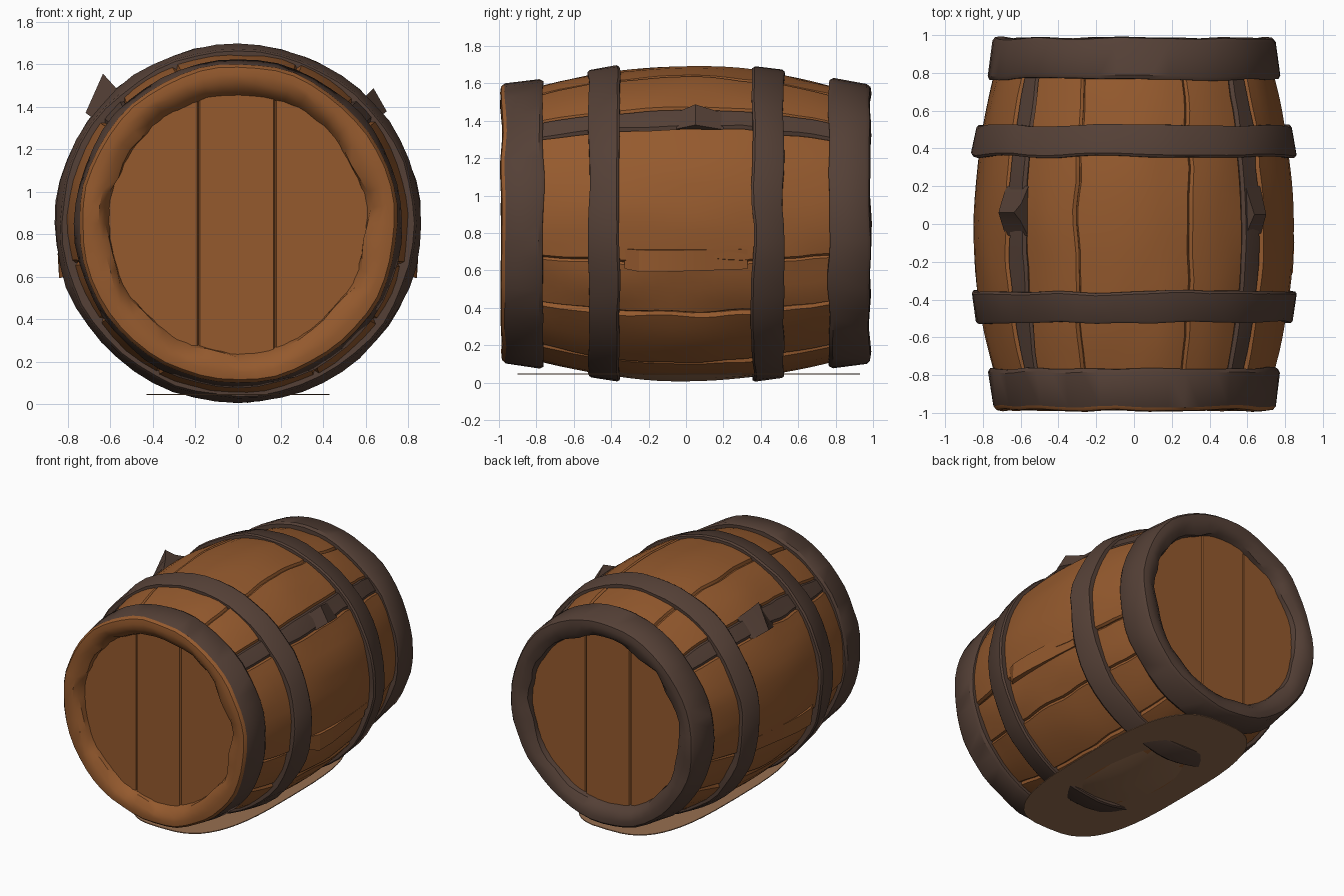
import bpy, bmesh, math
from mathutils import Vector, noise

if "Cube" in bpy.data.objects:
    bpy.data.objects.remove(bpy.data.objects["Cube"])

CZ = 0.85  # height of the barrel axis


def mat(name, rgb):
    m = bpy.data.materials.new(name)
    m.diffuse_color = (*rgb, 1)
    m.use_nodes = True
    m.node_tree.nodes["Principled BSDF"].inputs["Base Color"].default_value = m.diffuse_color
    return m


WOOD = mat("orange_wood", (0.30, 0.102, 0.027))
METAL = mat("dark_hoop", (0.089, 0.051, 0.037))
GROUND = mat("ground_brown", (0.305, 0.156, 0.08))


def wobble(p, amount, freq=4.0, seed=0):
    return amount * noise.noise(Vector(p) * freq + Vector((seed * 7.3, seed * 3.1, 1.7)))


def polar(r, deg, y, zs=1.0):
    a = math.radians(deg)
    z = CZ + r * math.cos(a) * zs
    return Vector((r * math.sin(a), y, max(z, 0.004)))


def body_radius(y):
    return 0.842 - 0.10 * (y / 0.76) ** 2


def finish(bm, name, mats, rule=None, angle=35):
    bmesh.ops.recalc_face_normals(bm, faces=bm.faces)
    if rule:
        for f in bm.faces:
            f.material_index = rule(f)
    me = bpy.data.meshes.new(name)
    bm.to_mesh(me)
    bm.free()
    for m in mats:
        me.materials.append(m)
    ob = bpy.data.objects.new(name, me)
    bpy.context.collection.objects.link(ob)
    bpy.ops.object.select_all(action='DESELECT')
    ob.select_set(True)
    bpy.context.view_layer.objects.active = ob
    bpy.ops.object.shade_smooth_by_angle(angle=math.radians(angle))
    return ob


def sweep(rings, cyclic):
    """Skin closed loops into a solid; returns bmesh with loop segment stored per face."""
    bm = bmesh.new()
    seg = bm.faces.layers.int.new("seg")
    vs = [[bm.verts.new(p) for p in ring] for ring in rings]
    n = len(vs[0])
    for i in range(len(vs) - (0 if cyclic else 1)):
        a, b = vs[i], vs[(i + 1) % len(vs)]
        for k in range(n):
            f = bm.faces.new((a[k], a[(k + 1) % n], b[(k + 1) % n], b[k]))
            f[seg] = k
    if not cyclic:
        bm.faces.new(vs[0])
        bm.faces.new(vs[-1])
    return bm, seg


def lathe(name, profile, side, mats, wood_from=99, zs=1.0, seed=0, steps=52):
    rings = []
    for i in range(steps):
        ang = 360 * i / steps
        ring = []
        for r, y in profile:
            p = polar(r, ang, y * side, zs)
            dr = wobble(p, 0.010, 5, seed)
            if r < 0.67 and y > 0.93:
                dr += wobble(p, 0.035, 6, seed + 3)  # worn inner lip
            dy = wobble(p, 0.016, 4, seed + 1)
            ring.append(polar(r + dr, ang, y * side + dy, zs))
        rings.append(ring)
    bm, seg = sweep(rings, True)
    finish(bm, name, mats, lambda f: 1 if wood_from <= f[seg] < len(profile) - 1 else 0)


def stave(name, a0, a1, offset, material, seed):
    n = max(2, round((a1 - a0) / 6))
    angles = [a0, a0 + 1.0] + [a0 + (a1 - a0) * k / n for k in range(1, n)] + [a1 - 1.0, a1]
    rings = []
    for j in range(25):
        y = -0.9 + 1.8 * j / 24
        base = body_radius(y) + offset
        ring = []
        for k, a in enumerate(angles):
            edge = k in (0, len(angles) - 1)
            r = base - (0.016 if edge else 0)
            p = polar(r, a, y)
            r += 0 if edge else wobble((p.x * 2.5, y, p.z * 2.5), 0.010, 2.5, seed)
            # ragged stave edges
            da = wobble((y, a0 if k < 2 else a1, 0), 1.3, 5) if k < 2 or k > n else 0
            ring.append(polar(r, a + da, y))
        ring += [polar(base - 0.06, a1, y), polar(base - 0.06, a0, y)]
        rings.append(ring)
    bm, _ = sweep(rings, False)
    finish(bm, name, [material, GROUND],
           lambda f: 1 if f.calc_center_median().z < 0.045 else 0, 28)


# wooden staves and the dark side straps, mirrored left and right
stave("top_stave", -21, 21, 0.0, WOOD, 1)
stave("bottom_stave", 152, 208, 0.0, WOOD, 2)
layout = [("upper_stave", 21, 43.5, 0.002, WOOD), ("side_strap", 43.5, 52.5, 0.006, METAL),
          ("side_stave", 52.5, 104, 0.006, WOOD), ("low_stave", 104, 125, -0.006, WOOD),
          ("under_stave", 125, 152, 0.0, WOOD)]
for i, (name, a0, a1, off, m) in enumerate(layout):
    stave(name + "_right", a0, a1, off, m, i + 3)
    stave(name + "_left", -a1, -a0, off, m, i + 10)

# end hoops with rolled rims: the front rim face is wood, the back is metal
end = [(0.69, 0.765), (0.763, 0.765), (0.773, 0.785), (0.75, 0.965), (0.735, 0.983),
       (0.70, 0.988), (0.655, 0.98), (0.615, 0.95), (0.60, 0.89)]
lathe("front_end_hoop", end, -1, [METAL, WOOD], wood_from=3, seed=1)
lathe("back_end_hoop", end, 1, [METAL, WOOD], seed=5)

# two middle hoops
mid = [(0.79, 0.357), (0.853, 0.357), (0.861, 0.37), (0.838, 0.51), (0.828, 0.522), (0.76, 0.522)]
for side, name in ((-1, "front_middle_hoop"), (1, "back_middle_hoop")):
    lathe(name, mid, side, [METAL], zs=0.982, seed=8 + side)

# three planks in each barrel head
R = 0.63
for side, label in ((-1, "front"), (1, "back")):
    for n, (x0, x1) in enumerate(((-0.62, -0.185), (-0.185, 0.175), (0.175, 0.62))):
        xs = [x0 + (x1 - x0) * k / 10 for k in range(11)]
        top = [(x, math.sqrt(R * R - x * x)) for x in xs]
        outline = top + [(x, -h) for x, h in reversed(top)]
        yf = side * (0.915 + 0.004 * (n % 2))

        def ring(y, inset):
            cx = (x0 + x1) / 2
            s = 1 - 2 * inset / (x1 - x0)
            return [Vector((cx + (x - cx) * s, y, CZ + h)) for x, h in outline]
        bm, _ = sweep([ring(side * 0.86, 0), ring(yf - side * 0.012, 0), ring(yf, 0.007)], False)
        finish(bm, f"{label}_head_plank_{n + 1}", [WOOD], angle=25)


def splinter(name, a0, a1, stations, material):
    """Raised broken piece: stations are (y, height at a0, height at a1)."""
    rings = []
    for y, h0, h1 in stations:
        b = body_radius(y)
        rings.append([polar(b - 0.03, a0, y), polar(b + h0, a0, y),
                      polar(b + h1, a1, y), polar(b - 0.03, a1, y)])
    bm, _ = sweep(rings, False)
    finish(bm, name, [material], angle=20)


# lifted plank edges low on both sides
lip = [(-0.33, 0, 0), (-0.25, 0.022, 0.05), (-0.1, 0.02, 0.04), (0.08, 0.008, 0.02), (0.33, 0.004, 0.008)]
splinter("plank_lip_right", 99.5, 107, lip, WOOD)
splinter("plank_lip_left", -99.5, -107, lip, WOOD)

# bent-up pieces of the side straps
splinter("strap_burr_left", -42, -54, [(-0.06, 0, 0), (0.02, 0.06, 0.03), (0.06, 0.108, 0.045),
                                       (0.11, 0.05, 0.03), (0.2, 0, 0)], METAL)
splinter("strap_burr_right", 45, 53, [(-0.05, 0, 0), (0.05, 0.06, 0.035), (0.2, 0, 0)], METAL)

# flat ground patch under the barrel
pts = []
for i in range(48):
    t = 2 * math.pi * i / 48
    c, s = math.cos(t), math.sin(t)
    pts.append((0.43 * math.copysign(abs(c) ** 0.65, c), 0.015 + 0.915 * math.copysign(abs(s) ** 0.65, s)))
bm, _ = sweep([[Vector((x, y, z)) for x, y in pts] for z in (0.043, 0.049)], False)
finish(bm, "ground_patch", [GROUND])
